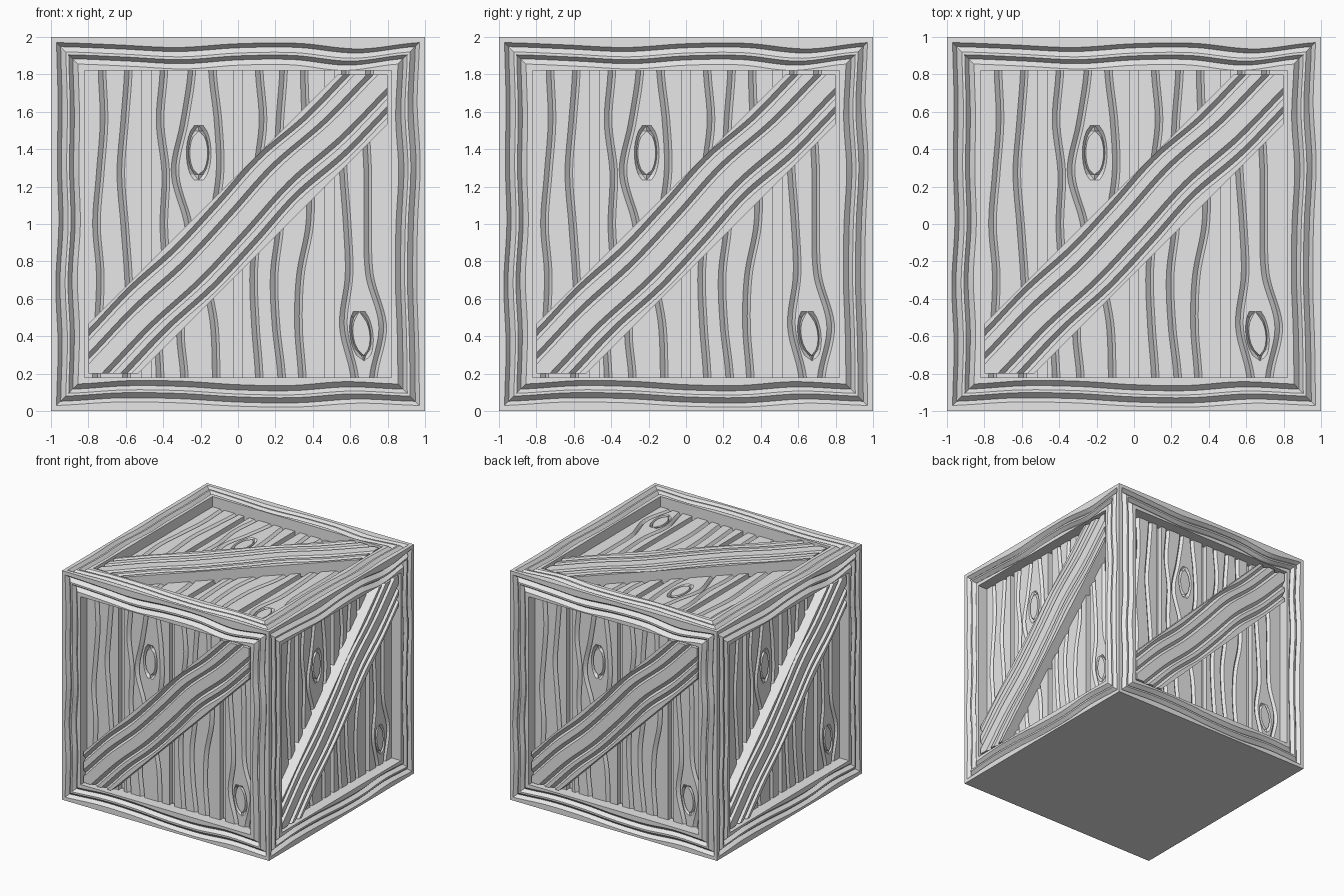
import bpy, bmesh, math
from mathutils import Matrix, Vector

cube = bpy.data.objects.get("Cube")
if cube:
    bpy.data.objects.remove(cube, do_unlink=True)

wood = bpy.data.materials.new("grey_wood")
wood.use_nodes = True
GREY = (0.8, 0.8, 0.8, 1)
wood.diffuse_color = GREY
wood.node_tree.nodes["Principled BSDF"].inputs["Base Color"].default_value = GREY

INNER = 0.82     # half size of the opening in the frame
FLOOR = -0.09    # level of the recessed boards
BRACE = 0.8      # half size of the square holding the brace
STEPS = 56


def wave(ctrl, t):
    """Smooth curve through evenly spaced control values, t in 0..1."""
    n = len(ctrl) - 1
    i = min(int(t * n), n - 1)
    f = t * n - i
    p0, p1, p2, p3 = (ctrl[max(0, min(n, k))] for k in range(i - 1, i + 3))
    return p1 + 0.5 * f * (p2 - p0 + f * (2 * p0 - 5 * p1 + 4 * p2 - p3
                                          + f * (3 * (p1 - p2) + p3 - p0)))


def point(u, v, w):
    """Panel coordinates (across, up, outward) to the front of the crate."""
    return Vector((u, -1 - w, v))


def loft(bm, lines):
    rows = [[bm.verts.new(p) for p in line] for line in lines]
    for a, b in zip(rows, rows[1:]):
        for j in range(len(a) - 1):
            bm.faces.new((a[j], b[j], b[j + 1], a[j + 1]))


def finish(bm):
    bmesh.ops.remove_doubles(bm, verts=bm.verts, dist=0.0002)
    bmesh.ops.dissolve_degenerate(bm, edges=bm.edges, dist=0.0001)
    mesh = bpy.data.meshes.new("wood_part")
    bm.to_mesh(mesh)
    bm.free()
    mesh.materials.append(wood)
    return mesh


def frame_mesh():
    """Four mitred rails, each with two wavy grooves."""
    waves = [(0, .008, -.004, .012, .004, .008, 0),    # left
             (0, .012, .026, .006, .004, .034, 0),     # top
             (0, .012, -.004, .01, .014, .004, 0),     # right
             (0, .012, -.008, -.004, .014, .018, 0)]   # bottom
    profile = [(0, 0, 0), (.03, 0, 1), (.052, -.03, 1), (.08, 0, 1),
               (.095, 0, 1), (.117, -.03, 1), (.145, 0, 1),
               (1 - INNER, 0, 0), (1 - INNER, FLOOR - .04, 0)]
    bm = bmesh.new()
    for k, ctrl in enumerate(waves):
        turn = Matrix.Rotation(k * math.pi / 2, 3, 'Y')
        lines = []
        for inset, w, sway in profile:
            r = 1 - inset
            line = []
            for j in range(STEPS + 1):
                t = j / STEPS
                u = -r + sway * wave(ctrl, t)
                line.append(turn @ point(u, -r + 2 * r * t, w))
            lines.append(line)
        loft(bm, lines)
    return finish(bm)


def boards_mesh():
    """Four boards with gaps, wavy grain grooves and two oval knots."""
    ts = [j / STEPS for j in range(STEPS + 1)]
    lines = []

    def straight(u, w=0):
        lines.append([point(u, (2 * t - 1) * INNER, FLOOR + w) for t in ts])

    def gap(u):
        for du, w in ((-.025, 0), (-.025, -.045), (.025, -.045), (.025, 0)):
            straight(u + du, w)

    def grain(*ctrl):
        for du, w in ((-.017, 0), (.008, -.025), (.024, 0)):
            lines.append([point(wave(ctrl, t) + du, (2 * t - 1) * INNER, FLOOR + w)
                          for t in ts])

    def knot(cu, cv, rx, ry, lean):
        rings = ((-1, 0), (-.82, -.025), (-.72, 0), (.72, 0), (.82, -.025), (1, 0))
        for scale, w in rings:
            line = []
            for t in ts:
                v = (2 * t - 1) * INNER
                d = (v - cv) / (ry * abs(scale))
                inside = abs(d) < 1
                half = rx * scale * math.sqrt(1 - d * d) if inside else 0
                shift = lean * max(-ry, min(ry, v - cv))
                line.append(point(cu + shift + half, v, FLOOR + (w if inside else 0)))
            lines.append(line)

    straight(-INNER)
    grain(-.76, -.75, -.74, -.76, -.74, -.72, -.73)
    grain(-.6, -.58, -.59, -.61, -.63, -.61, -.59)
    gap(-.49)
    grain(-.42, -.43, -.39, -.4, -.39, -.42, -.4)
    grain(-.29, -.31, -.25, -.27, -.34, -.29, -.25)
    knot(-.21, .38, .066, .157, 0)
    grain(-.12, -.13, -.17, -.14, -.1, -.11, -.14)
    gap(0)
    grain(.11, .09, .08, .1, .1, .13, .11)
    grain(.23, .2, .19, .22, .21, .22, .24)
    grain(.34, .32, .33, .38, .38, .36, .35)
    gap(.49)
    grain(.62, .56, .59, .58, .56, .55, .57)
    knot(.66, -.59, .062, .142, -.1)
    grain(.72, .77, .7, .69, .69, .68, .7)
    straight(INNER)
    bm = bmesh.new()
    loft(bm, lines)
    return finish(bm)


def brace_mesh():
    """Diagonal board cut to the square opening, with four grooves."""
    sway = (0, .012, -.012, .004, .03, -.006, 0)
    half, top = .267, -.008
    profile = [(half, FLOOR - .03, 0), (half, top, 0)]
    for c in (.21, .085, -.095, -.195):
        if c == -.095:
            profile.append((0, top, 0))      # corner of the square
        profile += [(c + .025, top, 1), (c - .01, top - .035, 1), (c - .035, top, 1)]
    profile += [(-half, top, 0), (-half, FLOOR - .03, 0)]
    lines = []
    for c, w, amount in profile:
        lo = max(-BRACE, -BRACE - c)
        hi = min(BRACE, BRACE - c)
        line = [point(lo, lo + c, FLOOR - .03)]
        for j in range(STEPS + 1):
            t = j / STEPS
            u = lo + (hi - lo) * t
            s = amount * wave(sway, t) / 2
            line.append(point(u - s, u + c + s, w))
        line.append(point(hi, hi + c, FLOOR - .03))
        lines.append(line)
    bm = bmesh.new()
    loft(bm, lines)
    return finish(bm)


# Same panel on four sides and the top
sides = {"front": Matrix.Rotation(0, 4, 'Z'),
         "left": Matrix.Rotation(math.pi / 2, 4, 'Z'),
         "back": Matrix.Rotation(math.pi, 4, 'Z'),
         "right": Matrix.Rotation(-math.pi / 2, 4, 'Z'),
         "top": Matrix.Rotation(-math.pi / 2, 4, 'X')}
parts = {"frame": frame_mesh(), "boards": boards_mesh(), "brace": brace_mesh()}
lift = Matrix.Translation((0, 0, 1))
for side, turn in sides.items():
    for part, mesh in parts.items():
        obj = bpy.data.objects.new(f"{side}_{part}", mesh)
        obj.matrix_world = lift @ turn
        bpy.context.collection.objects.link(obj)

# Plain flat underside
bm = bmesh.new()
bmesh.ops.create_grid(bm, x_segments=1, y_segments=1, size=1)
bmesh.ops.reverse_faces(bm, faces=bm.faces)
base = bpy.data.objects.new("base", finish(bm))
bpy.context.collection.objects.link(base)
